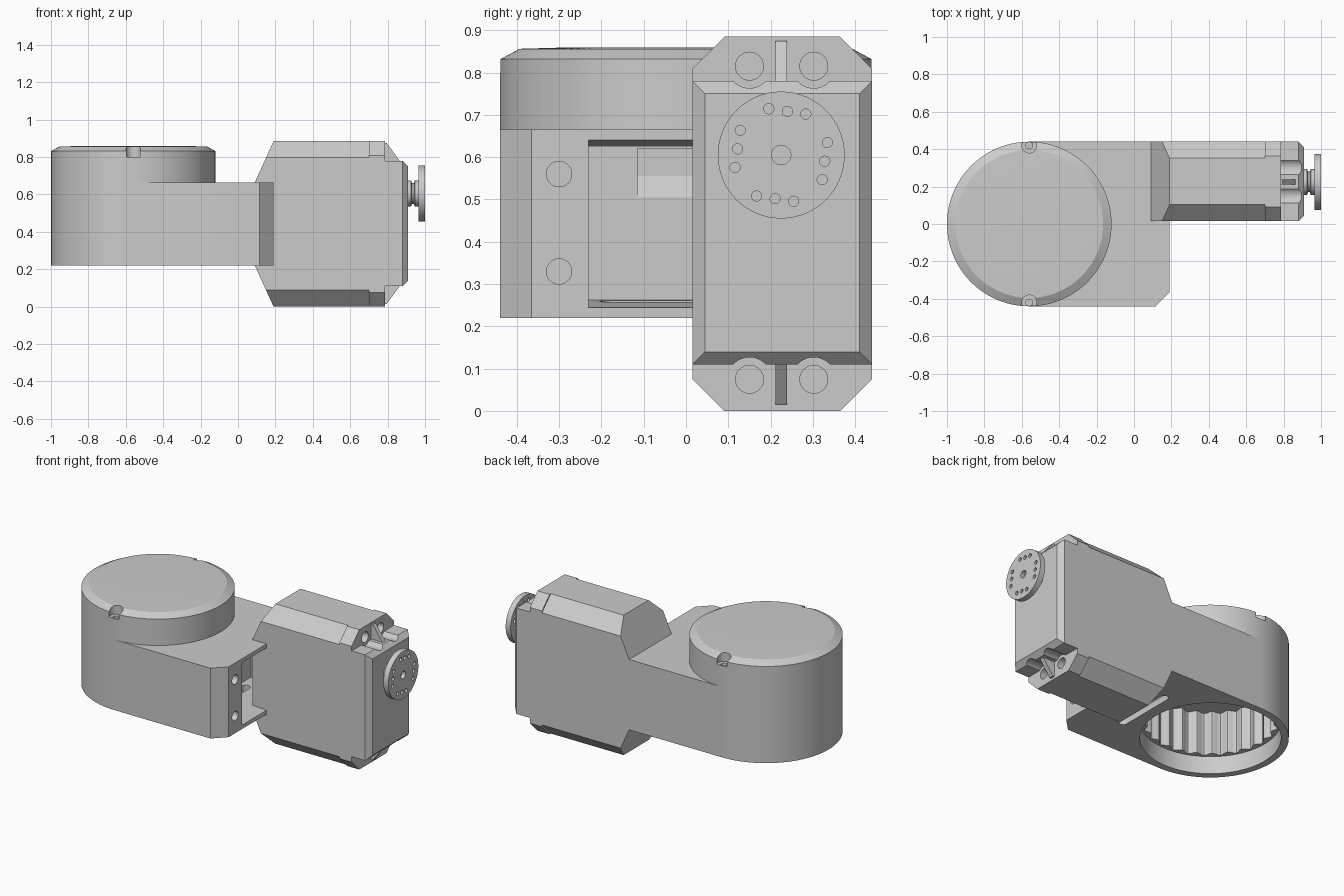
import bpy, bmesh
from math import cos, sin, pi, radians
from mathutils import Vector

if "Cube" in bpy.data.objects:
    bpy.data.objects.remove(bpy.data.objects["Cube"])

grey = bpy.data.materials.new("light_grey")
grey.use_nodes = True
grey.diffuse_color = (0.6, 0.6, 0.6, 1)
grey.node_tree.nodes["Principled BSDF"].inputs["Base Color"].default_value = (0.6, 0.6, 0.6, 1)

AXES = {"x": lambda u, v, w: (w, u, v),
        "y": lambda u, v, w: (u, w, v),
        "z": lambda u, v, w: (u, v, w)}


def circle(cu, cv, r, n=32):
    return [(cu + r * cos(2 * pi * i / n), cv + r * sin(2 * pi * i / n)) for i in range(n)]


def rect(u0, u1, v0, v1):
    return [(u0, v0), (u1, v0), (u1, v1), (u0, v1)]


def loft(name, axis, *rings):
    """Closed solid through (outline, position) rings along an axis."""
    bm = bmesh.new()
    loops = [[bm.verts.new(AXES[axis](u, v, w)) for u, v in pts] for pts, w in rings]
    bm.faces.new(loops[0])
    bm.faces.new(loops[-1])
    n = len(loops[0])
    for a, b in zip(loops, loops[1:]):
        for i in range(n):
            j = (i + 1) % n
            bm.faces.new((a[i], a[j], b[j], b[i]))
    bmesh.ops.recalc_face_normals(bm, faces=bm.faces)
    mesh = bpy.data.meshes.new(name)
    bm.to_mesh(mesh)
    bm.free()
    mesh.materials.append(grey)
    ob = bpy.data.objects.new(name, mesh)
    bpy.context.collection.objects.link(ob)
    return ob


def prism(name, axis, pts, a, b):
    return loft(name, axis, (pts, a), (pts, b))


def activate(ob):
    bpy.ops.object.select_all(action="DESELECT")
    ob.select_set(True)
    bpy.context.view_layer.objects.active = ob


def cut(ob, *cutters):
    activate(ob)
    for c in cutters:
        c.hide_render = True
        m = ob.modifiers.new("cut", "BOOLEAN")
        m.operation, m.solver, m.object = "DIFFERENCE", "EXACT", c
        bpy.ops.object.modifier_apply(modifier=m.name)
        bpy.data.objects.remove(c)


def chamfer_edges(ob, size):
    """Slice the four long edges of a housing that runs along x."""
    bm = bmesh.new()
    bm.from_mesh(ob.data)
    for y, sy in ((Y0, -1), (Y1, 1)):
        for z, sz in ((0.0, -1), (TOP, 1)):
            r = bmesh.ops.bisect_plane(
                bm, geom=bm.verts[:] + bm.edges[:] + bm.faces[:], dist=1e-5,
                plane_co=Vector((0, y - sy * size, z)), plane_no=Vector((0, sy, sz)),
                clear_outer=True)
            edges = [e for e in r["geom_cut"] if isinstance(e, bmesh.types.BMEdge)]
            bmesh.ops.holes_fill(bm, edges=edges, sides=0)
    bmesh.ops.recalc_face_normals(bm, faces=bm.faces)
    bm.to_mesh(ob.data)
    bm.free()


CX, R = -0.56, 0.44            # round end
Y0, Y1, TOP = 0.015, 0.44, 0.885   # motor extents
HY, HZ = 0.225, 0.605          # output horn centre

# Arm: round end running into a straight block with a chamfered corner
outline = [(CX + R * cos(a), R * sin(a)) for a in (pi / 2 + pi * i / 48 for i in range(49))]
outline += [(0.115, -R), (0.19, -0.365), (0.19, R)]
arm = prism("arm_body", "z", outline, 0.22, 0.665)
flutes = [(CX + (0.37 + 0.013 * cos(26 * a)) * cos(a), (0.37 + 0.013 * cos(26 * a)) * sin(a))
          for a in (2 * pi * i / 208 for i in range(208))]
slot = [(-0.07 + 0.025 * cos(a), s * 0.18 + 0.025 * sin(a))
        for s, start in ((1, 0), (-1, pi)) for a in (start + pi * i / 8 for i in range(9))]
cut(arm,
    prism("bore", "z", circle(CX, 0, 0.397, 96), 0.1, 0.33),
    prism("fluted_bore", "z", flutes, 0.32, 0.6),
    loft("cavity", "x", (rect(-0.23, 0.3, 0.262, 0.625), -0.12),
         (rect(-0.23, 0.3, 0.245, 0.64), 0.191)),
    prism("wall_recess", "y", [(-0.11, 0.49), (-0.15, 0.555), (-0.15, 0.62), (-0.11, 0.62)],
          -0.115, 0.115),
    prism("slot", "z", slot, 0.1, 0.3),
    *[prism("screw_hole", "x", circle(-0.3, z, 0.03), 0.08, 0.3) for z in (0.33, 0.56)])

# Cap over the round end, with two screw notches
cap = loft("round_cap", "z", (circle(CX, 0, R, 96), 0.66), (circle(CX, 0, R, 96), 0.832),
           (circle(CX, 0, R - 0.045, 96), 0.856), (circle(CX, 0, R - 0.15, 96), 0.859))
for s in (-1, 1):
    cut(cap, prism("notch", "z", circle(CX, s * 0.42, 0.04), 0.8, 1),
        prism("notch_hole", "z", circle(CX, s * 0.42, 0.018, 16), 0.74, 1))

# Motor housing: tapered rear section, front lugs, protruding core
rear = prism("motor_housing", "y", [(0.09, 0.22), (0.19, 0), (0.72, 0), (0.72, TOP),
                                    (0.19, TOP), (0.09, 0.665)], Y0, Y1)
chamfer_edges(rear, 0.088)
lugs = prism("motor_lugs", "y", rect(0.70, 0.785, 0, TOP), Y0, Y1)
chamfer_edges(lugs, 0.076)
core_outline = rect(Y0, Y1, 0.11, 0.78)
core = loft("motor_core", "x", (core_outline, 0.6), (core_outline, 0.88),
            (rect(Y0 + 0.03, Y1 - 0.03, 0.14, 0.75), 0.91))
for y in (0.15, 0.302):
    for z in (0.075, 0.815):
        cut(lugs, prism("lug_hole", "x", circle(y, z, 0.033), 0.73, 0.9))
        cut(core, prism("scallop", "x", circle(y, z, 0.052), 0.785, 1))

# Gusset ribs between lugs and core
for name, tip, base in (("upper_rib", 0.875, 0.77), ("lower_rib", 0.015, 0.12)):
    prism(name, "y", [(0.78, tip), (0.795, tip), (0.872, base), (0.78, base)], 0.211, 0.239)

# Output horn: stepped hub and drilled disc
hub = loft("horn_hub", "x", *[(circle(HY, HZ, r, 48), x) for r, x in
                              ((0.07, 0.9), (0.07, 0.925), (0.055, 0.93), (0.055, 0.94),
                               (0.07, 0.945), (0.07, 0.968))])
disc = prism("horn_disc", "x", circle(HY, HZ, 0.15, 64), 0.965, 1.0)
holes = [prism("centre_hole", "x", circle(HY, HZ, 0.023, 24), 0.975, 1.1)]
for quarter in range(4):
    for turn, r in ((-23, 0.113), (0, 0.104), (23, 0.113)):
        a = radians(82 + 90 * quarter + turn)
        holes.append(prism("horn_hole", "x", circle(HY + r * cos(a), HZ + r * sin(a), 0.012, 16),
                           0.9, 1.1))
cut(disc, *holes)

# Smooth the round surfaces, keep hard edges
for ob in (arm, cap, lugs, core, hub, disc):
    activate(ob)
    bpy.ops.object.shade_smooth_by_angle(angle=radians(25))
